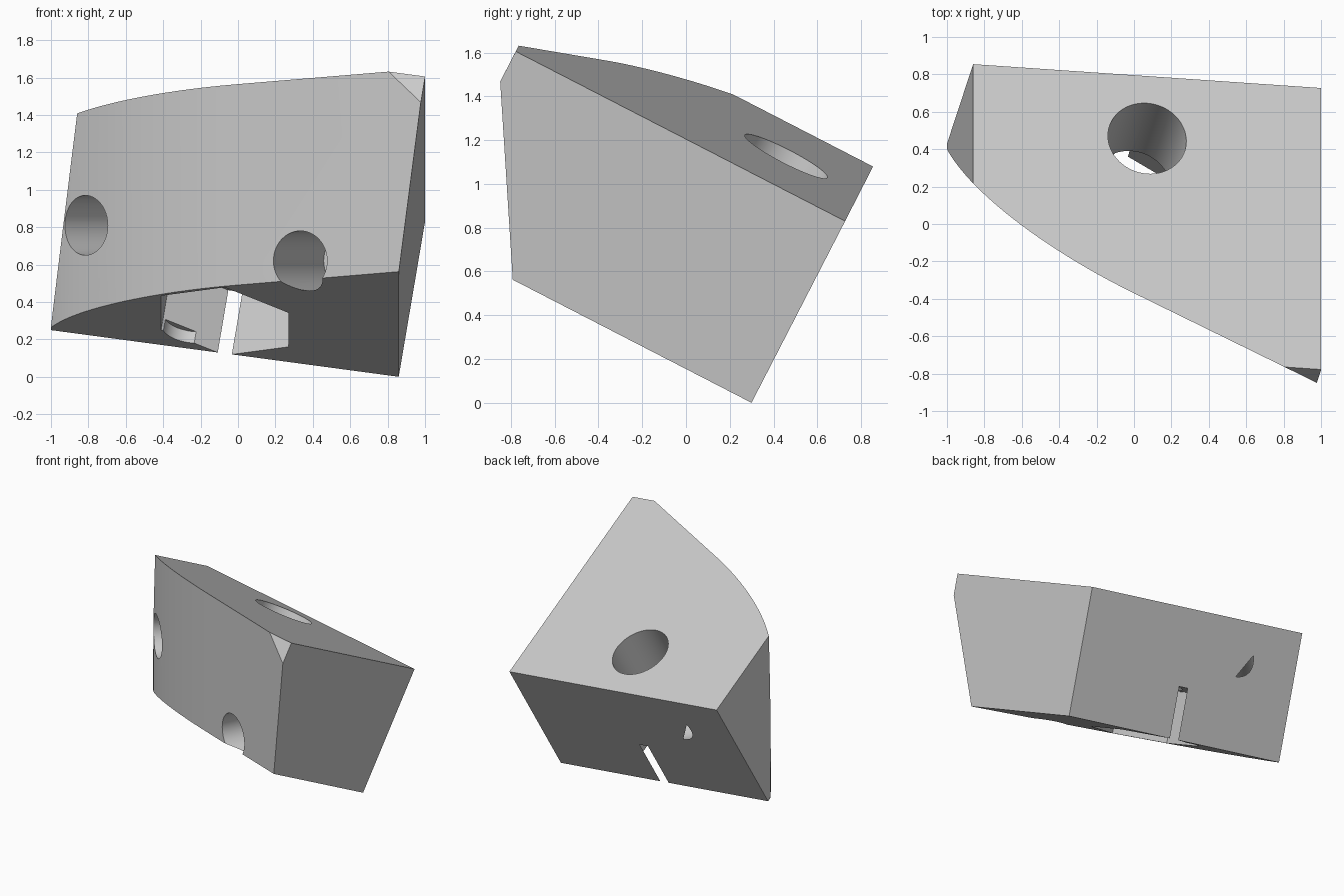
import bpy, bmesh, math
from mathutils import Matrix, Vector
from mathutils.geometry import interpolate_bezier

if "Cube" in bpy.data.objects:
    bpy.data.objects.remove(bpy.data.objects["Cube"])

grey = bpy.data.materials.new("plain_grey")
grey.use_nodes = True
colour = (0.6, 0.6, 0.6, 1)
grey.diffuse_color = colour
grey.node_tree.nodes["Principled BSDF"].inputs["Base Color"].default_value = colour


def frame(x_axis, up, origin):
    """Matrix whose z axis is up and whose x axis leans along x_axis."""
    z = Vector(up).normalized()
    x = Vector(x_axis)
    x = (x - z * x.dot(z)).normalized()
    m = Matrix((x, z.cross(x), z)).transposed().to_4x4()
    m.translation = origin
    return m


def prism(name, outline, z0, z1, matrix=Matrix()):
    """Extrude a counterclockwise outline from z0 to z1."""
    bm = bmesh.new()
    face = bm.faces.new([bm.verts.new((p[0], p[1], z0)) for p in outline])
    top = bmesh.ops.extrude_face_region(bm, geom=[face])["geom"]
    verts = [g for g in top if isinstance(g, bmesh.types.BMVert)]
    bmesh.ops.translate(bm, verts=verts, vec=(0, 0, z1 - z0))
    bmesh.ops.recalc_face_normals(bm, faces=bm.faces)
    bm.transform(matrix)
    mesh = bpy.data.meshes.new(name)
    bm.to_mesh(mesh)
    bm.free()
    mesh.materials.append(grey)
    obj = bpy.data.objects.new(name, mesh)
    bpy.context.collection.objects.link(obj)
    return obj


def ring(cx, cy, radius, sides, start=0):
    turns = [start + math.tau * i / sides for i in range(sides)]
    return [(cx + radius * math.cos(t), cy + radius * math.sin(t)) for t in turns]


def carve(body, cutter, operation="DIFFERENCE"):
    cutter.hide_render = True
    mod = body.modifiers.new(cutter.name, "BOOLEAN")
    mod.operation = operation
    mod.solver = "EXACT"
    mod.object = cutter
    bpy.context.view_layer.objects.active = body
    bpy.ops.object.modifier_apply(modifier=mod.name)
    bpy.data.objects.remove(cutter)


# Tilted block, measured from its upper back right corner
tilt = frame((0.989, -0.068, -0.133), (0.149, 0.453, 0.879), (1, 0.727, 0.83))
W, L, H = 1.881, 1.693, 0.944
block = prism("corner_block", [(-W, -L), (0, -L), (0, 0), (-W, 0)], -H, 0, tilt)

# Upright curved front wall
bend = interpolate_bezier(Vector((-1, 0.4)), Vector((-0.87, 0.16)),
                          Vector((-0.45, -0.15)), Vector((0, -0.37)), 28)
wall = [(-1.1, 0.56)] + [tuple(p[:2]) for p in bend] + [(1.3, -1.007), (1.3, 2), (-1.1, 2)]
carve(block, prism("front_wall_shape", wall, -1, 3), "INTERSECT")

# Bolt bore from the top, and hexagonal nut pocket in the underside
mid, back = -W / 2, -0.375
carve(block, prism("bolt_bore", ring(mid, back, 0.212, 64), -0.7, 0.2, tilt))
carve(block, prism("nut_pocket", ring(mid, back, 0.397, 6, math.pi / 6), -1.2, -0.565, tilt))

# Shallow round recess beside the pocket
carve(block, prism("round_recess", ring(-1.135, -0.215, 0.145, 48), -1.2, -0.875, tilt))

# Blind holes square to the front wall
for name, start, inward in (("left_hole", (-0.82, 0.17, 0.81), (0.69, 0.72, 0)),
                            ("right_hole", (0.333, -0.533, 0.62), (0.44, 0.9, 0))):
    axis = frame((0, 0, 1), inward, start)
    carve(block, prism(name, ring(0, 0, 0.16, 48), -0.4, 0.612, axis))

# Smooth curves with crisp edges
bpy.ops.object.select_all(action="DESELECT")
block.select_set(True)
bpy.context.view_layer.objects.active = block
bpy.ops.object.shade_smooth_by_angle(angle=math.radians(25))
